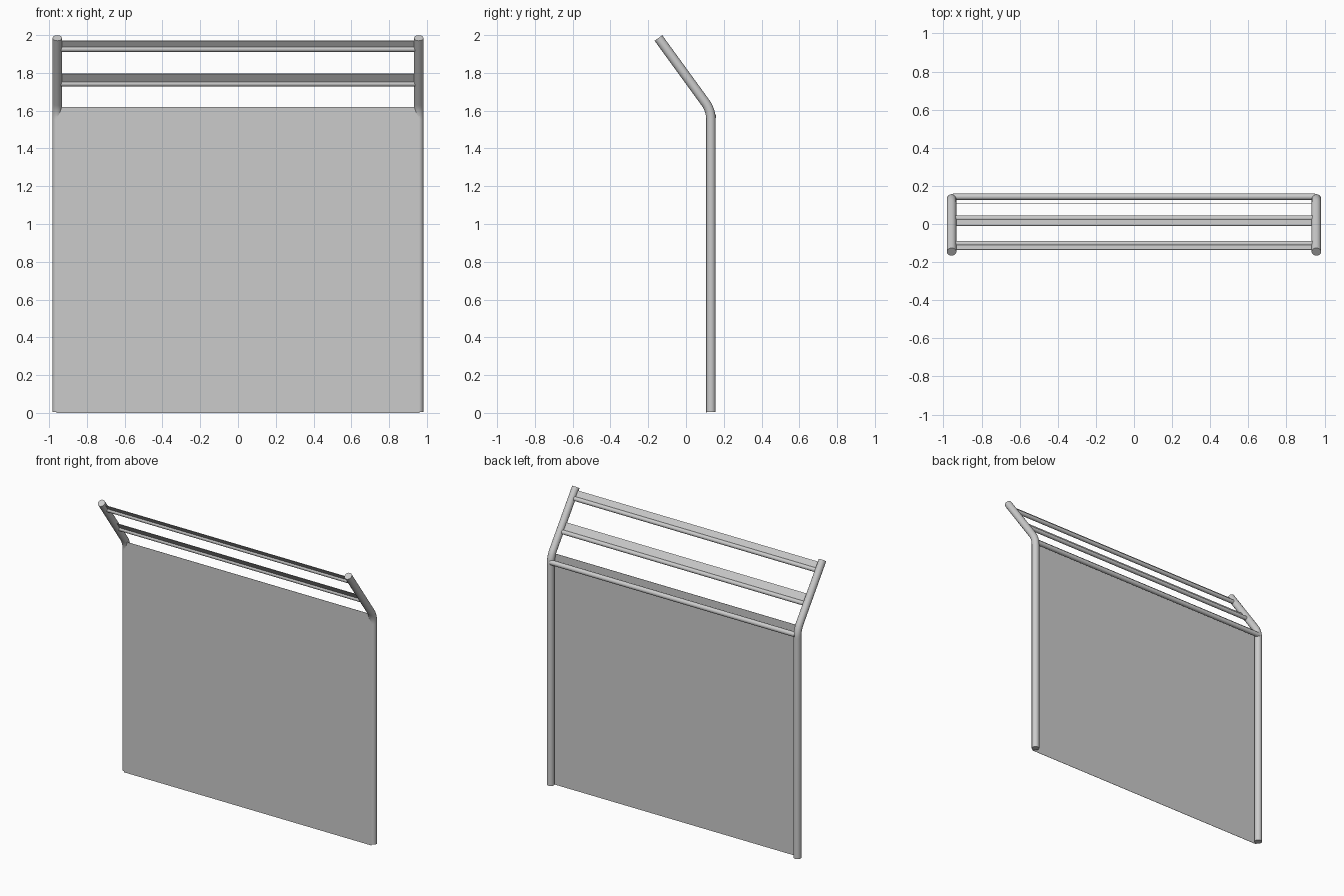
import bpy
from math import sin, cos, tan, radians
from mathutils import Vector

if "Cube" in bpy.data.objects:
    bpy.data.objects.remove(bpy.data.objects["Cube"])

ANG = radians(36)                 # forward lean of the upper arms
POST_X, POST_Y, POST_R = 0.957, 0.132, 0.025
CORNER = 1.602                    # height where the two post axes meet
UP = Vector((0, -sin(ANG), cos(ANG)))


def on_arm(y):
    """Point on the leaning post axis at depth y (x = 0)."""
    return Vector((0, y, CORNER + (POST_Y - y) / tan(ANG)))


def tube(name, points, radius):
    cu = bpy.data.curves.new(name, 'CURVE')
    cu.dimensions = '3D'
    cu.bevel_depth = radius
    cu.bevel_resolution = 6
    cu.use_fill_caps = True
    sp = cu.splines.new('POLY')
    sp.points.add(len(points) - 1)
    for p, co in zip(sp.points, points):
        p.co = (*co, 1)
    ob = bpy.data.objects.new(name, cu)
    bpy.context.collection.objects.link(ob)
    bpy.ops.object.select_all(action='DESELECT')
    ob.select_set(True)
    bpy.context.view_layer.objects.active = ob
    bpy.ops.object.convert(target='MESH')
    bpy.ops.object.shade_smooth_by_angle(angle=radians(35))
    return bpy.context.object


def box(name, centre, size, tilt=0):
    bpy.ops.mesh.primitive_cube_add(size=1, location=centre, rotation=(tilt, 0, 0))
    ob = bpy.context.object
    ob.name = name
    ob.scale = size
    return ob


# Bent side posts
bend_r = 0.05 / tan(ANG / 2)
path = [(POST_Y, 0.006)]
for i in range(9):
    a = ANG * i / 8
    path.append((POST_Y - bend_r * (1 - cos(a)), CORNER - 0.05 + bend_r * sin(a)))
tip = on_arm(-0.146)
path.append((tip.y, tip.z))
for side, label in ((-1, "left"), (1, "right")):
    tube(label + "_post", [(side * POST_X, y, z) for y, z in path], POST_R)

# Thin sheet across the front of the posts
box("panel", (0, POST_Y - POST_R, 0.81), (2 * 0.96, 0.002, 1.62))

# Cross rails: one behind the panel, two on the leaning arms
rails = {"lower_rail": (Vector((0, 0.143, 1.57)), 0.017),
         "middle_rail": (on_arm(0.030), 0.0145),
         "top_rail": (on_arm(-0.103), 0.0145)}
for name, (c, r) in rails.items():
    tube(name, [(-0.95, c.y, c.z), (0.95, c.y, c.z)], r)

# Flat strips rising from the two upper rails, in line with the arms
for name, length in (("middle", 0.066), ("top", 0.056)):
    c = rails[name + "_rail"][0] + UP * length / 2
    box(name + "_strip", c, (1.9, 0.003, length), ANG)
